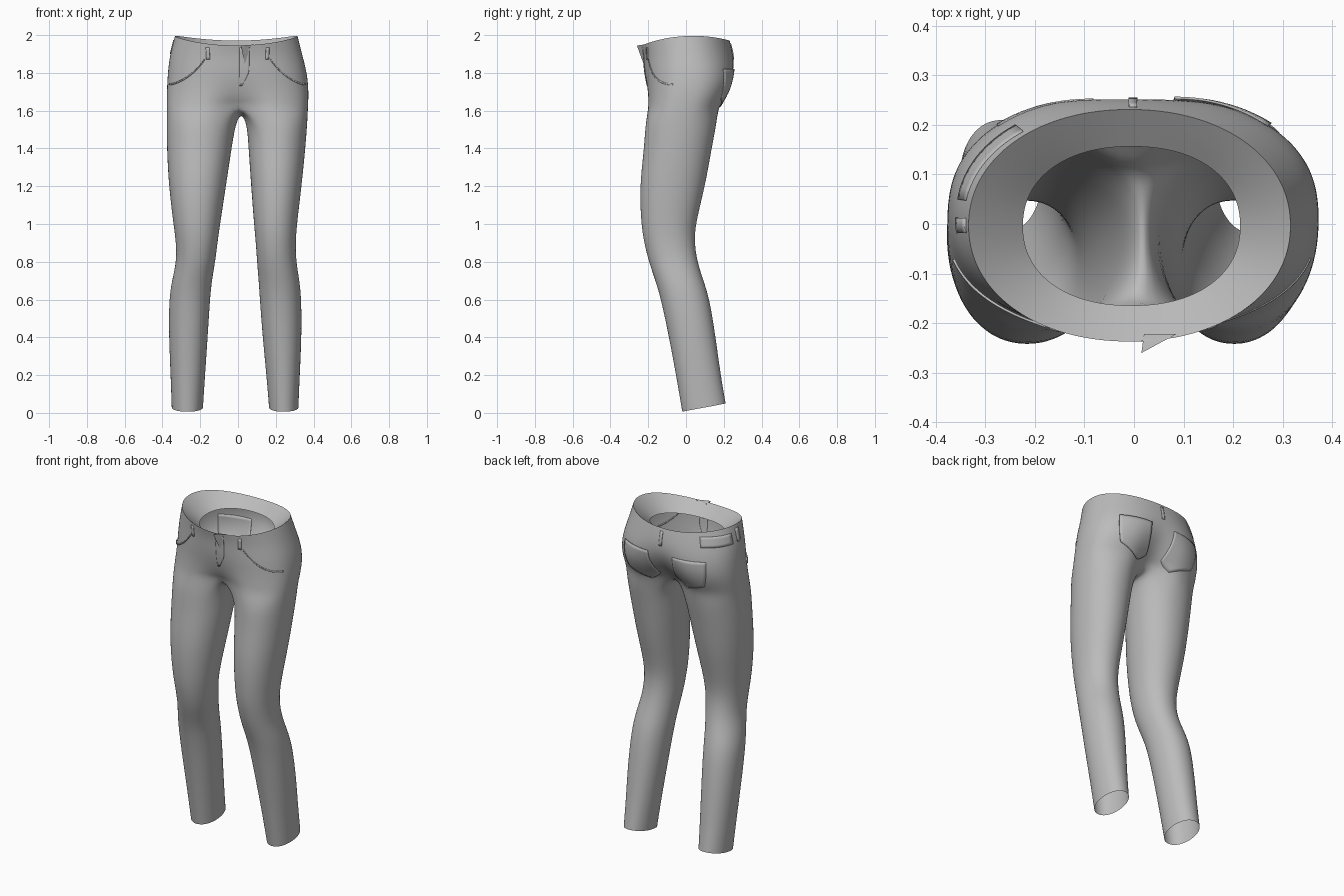
import bpy, bmesh, math
from mathutils import Vector
from mathutils.bvhtree import BVHTree

cube = bpy.data.objects.get("Cube")
if cube:
    bpy.data.objects.remove(cube)

fabric = bpy.data.materials.new("grey_fabric")
fabric.use_nodes = True
GREY = (0.5, 0.5, 0.5, 1)
fabric.diffuse_color = GREY
fabric.node_tree.nodes["Principled BSDF"].inputs["Base Color"].default_value = GREY


def finish(bm, name):
    mesh = bpy.data.meshes.new(name)
    bm.to_mesh(mesh)
    bm.free()
    obj = bpy.data.objects.new(name, mesh)
    bpy.context.collection.objects.link(obj)
    mesh.materials.append(fabric)
    for p in mesh.polygons:
        p.use_smooth = True
    return obj


def power(v, e):
    return math.copysign(abs(v) ** e, v)


# Trouser body: hip rings, shared crotch bridge, then two legs
SIDE = 18                      # steps from front centre to back centre
RING = SIDE * 2
bm = bmesh.new()


def hip_ring(z, x0, x1, y0, y1, dent_f=0, dent_b=0, sq=2.2, height=None):
    ring = []
    for i in range(RING):
        a = math.radians(-90 + 180 * i / SIDE)
        c, s = math.cos(a), math.sin(a)
        x = (x0 + x1) / 2 + (x1 - x0) / 2 * power(c, 2 / sq)
        y = (y0 + y1) / 2 + (y1 - y0) / 2 * power(s, 2 / sq)
        y -= (dent_b if s > 0 else -dent_f) * math.exp(-(x / 0.1) ** 2)
        ring.append(bm.verts.new((x, y, height(c, s) if height else z)))
    return ring


def bridge(a, b, flip=False):
    n = len(a)
    for i in range(n):
        j = (i + 1) % n
        quad = [a[i], b[i], b[j], a[j]]
        bm.faces.new(quad[::-1] if flip else quad)


def rim_height(c, s):
    return 1.958 + 0.013 * s + 0.037 * c * c


def lining_height(c, s):
    return 1.9 + 0.02 * s


def crotch_height(c, s):
    return 1.605 + 0.03 * (1 - abs(c)) ** 2


rings = [
    hip_ring(0, -0.225, 0.215, -0.165, 0.157, height=lining_height),
    hip_ring(0, -0.335, 0.317, -0.238, 0.232, sq=2.1, height=rim_height),
    hip_ring(1.89, -0.363, 0.343, -0.226, 0.254, sq=2.15),
    hip_ring(1.81, -0.372, 0.364, -0.222, 0.266, 0, 0.015, 2.3),
    hip_ring(1.73, -0.377, 0.374, -0.215, 0.256, 0.01, 0.05, 2.4),
    hip_ring(1.66, -0.378, 0.374, -0.215, 0.222, 0.04, 0.08, 2.5),
    hip_ring(0, -0.378, 0.371, -0.216, 0.19, 0.07, 0.09, 2.6, crotch_height),
]
for upper, lower in zip(rings, rings[1:]):
    bridge(upper, lower)
hips = rings[-1]

# Crotch seam shared by both legs, running back to front
BRIDGE = 6
front, back = hips[0].co, hips[SIDE].co
seam = []
for k in range(1, BRIDGE):
    t = k / BRIDGE
    p = back.lerp(front, t)
    seam.append(bm.verts.new((0.017, p.y, p.z - 0.045 * math.sin(math.pi * t))))

# z, left outer, left inner, right outer, right inner, front, back
LEGS = [
    (1.53, .367, .047, -.378, -.012, -.216, .162),
    (1.4, .357, .055, -.377, -.033, -.222, .136),
    (1.2, .337, .069, -.367, -.063, -.247, .102),
    (1.0, .312, .084, -.342, -.094, -.238, .05),
    (.9, .305, .094, -.328, -.108, -.222, .045),
    (.8, .308, .1, -.326, -.12, -.197, .06),
    (.7, .326, .109, -.35, -.138, -.162, .093),
    (.6, .336, .115, -.366, -.148, -.132, .126),
    (.4, .337, .13, -.366, -.16, -.09, .157),
    (.2, .327, .15, -.357, -.174, -.053, .184),
    (.028, .32, .164, -.351, -.185, -.02, .21),
]
angles = [math.radians(-130 + 260 * i / SIDE) for i in range(SIDE + 1)]
angles += [math.radians(130 + 100 * k / BRIDGE) for k in range(1, BRIDGE)]
for col, left in ((1, True), (3, False)):
    prev = [hips[i if left else -i] for i in range(SIDE + 1)] + seam
    for row in LEGS:
        z, outer, inner, y0, y1 = row[0], row[col], row[col + 1], row[5], row[6]
        tilt = 0.022 if row is LEGS[-1] else 0
        ring = []
        for a in angles:
            c, s = math.cos(a), math.sin(a)
            ring.append(bm.verts.new((
                (outer + inner) / 2 + (outer - inner) / 2 * power(c, 0.95) * 1.005,
                (y0 + y1) / 2 + (y1 - y0) / 2 * power(s, 0.95) * 1.005,
                z + tilt * s)))
        bridge(prev, ring, not left)
        prev = ring

# Keep the waist rim crisp under subdivision
crease = bm.edges.layers.float.new("crease_edge")
rim = set(rings[1])
for e in bm.edges:
    if all(v in rim for v in e.verts):
        e[crease] = 1
        e.smooth = False
body = finish(bm, "trouser_body")
body.modifiers.new("smooth", "SUBSURF").levels = 2
body.modifiers["smooth"].render_levels = 2

# Sewn pieces: thin plates laid on the cloth, given as angle and height
bpy.context.view_layer.update()
cloth = BVHTree.FromObject(body, bpy.context.evaluated_depsgraph_get())


def sewn(name, shape, nu=8, nv=8, lift=0.004):
    bm = bmesh.new()
    grid = []
    for i in range(nu + 1):
        line = []
        for j in range(nv + 1):
            deg, z = shape(i / nu, j / nv)
            a = math.radians(deg)
            out = Vector((math.cos(a), math.sin(a), 0))
            hit = cloth.ray_cast(out * 2 + Vector((0, 0, z)), -out)[0]
            line.append(bm.verts.new(hit + out * lift))
        grid.append(line)
    for i in range(nu):
        for j in range(nv):
            bm.faces.new((grid[i][j], grid[i + 1][j],
                          grid[i + 1][j + 1], grid[i][j + 1]))
    obj = finish(bm, name)
    mod = obj.modifiers.new("thickness", "SOLIDIFY")
    mod.thickness = lift + 0.002
    mod.offset = -1
    return obj


def box(a0, a1, z0, z1):
    return lambda u, v: (a0 + (a1 - a0) * u, z0 + (z1 - z0) * v)


def front_pocket(side):
    def shape(u, v):
        deg = -49 + 38 * u
        z = 1.735 + 0.13 * (1 - u) ** 2 + 0.008 * v
        return (deg if side > 0 else 180 - deg), z
    return shape


def back_pocket(side):
    def shape(u, v):
        low = 1.61 + 0.05 * abs(2 * u - 1)
        return 90 - side * (18 + 36 * u), low + (1.82 - low) * v
    return shape


for side, word in ((1, "left"), (-1, "right")):
    sewn(word + "_front_pocket_edge", front_pocket(side), 20, 1, 0.003)
    sewn(word + "_back_pocket", back_pocket(side), 12, 10, 0.003)
    mid = -90 + side * 37
    sewn(word + "_front_belt_loop", box(mid - 2, mid + 2, 1.87, 1.935), 2, 4)
sewn("back_belt_loop", box(88.5, 92.5, 1.87, 1.955), 2, 4)
sewn("right_side_belt_loop", box(178, 183, 1.9, 1.975), 2, 4)
sewn("waist_label", box(140, 172, 1.9, 1.96), 8, 4, 0.003)
sewn("fly_placket", lambda u, v: (-88 + 13 * u * min(1, 0.3 + 2 * v),
                                  1.73 + 0.205 * v), 6, 10, 0.003)

# Loose fly corner standing off the waist
bm = bmesh.new()
corner = [bm.verts.new(p) for p in ((0.015, -0.26, 1.945), (0.085, -0.222, 1.95),
                                    (0.04, -0.218, 1.83), (0.02, -0.222, 1.94))]
for tri in ((0, 1, 2), (0, 2, 3), (0, 3, 1)):
    bm.faces.new([corner[i] for i in tri])
flap = finish(bm, "fly_corner")
for p in flap.data.polygons:
    p.use_smooth = False
